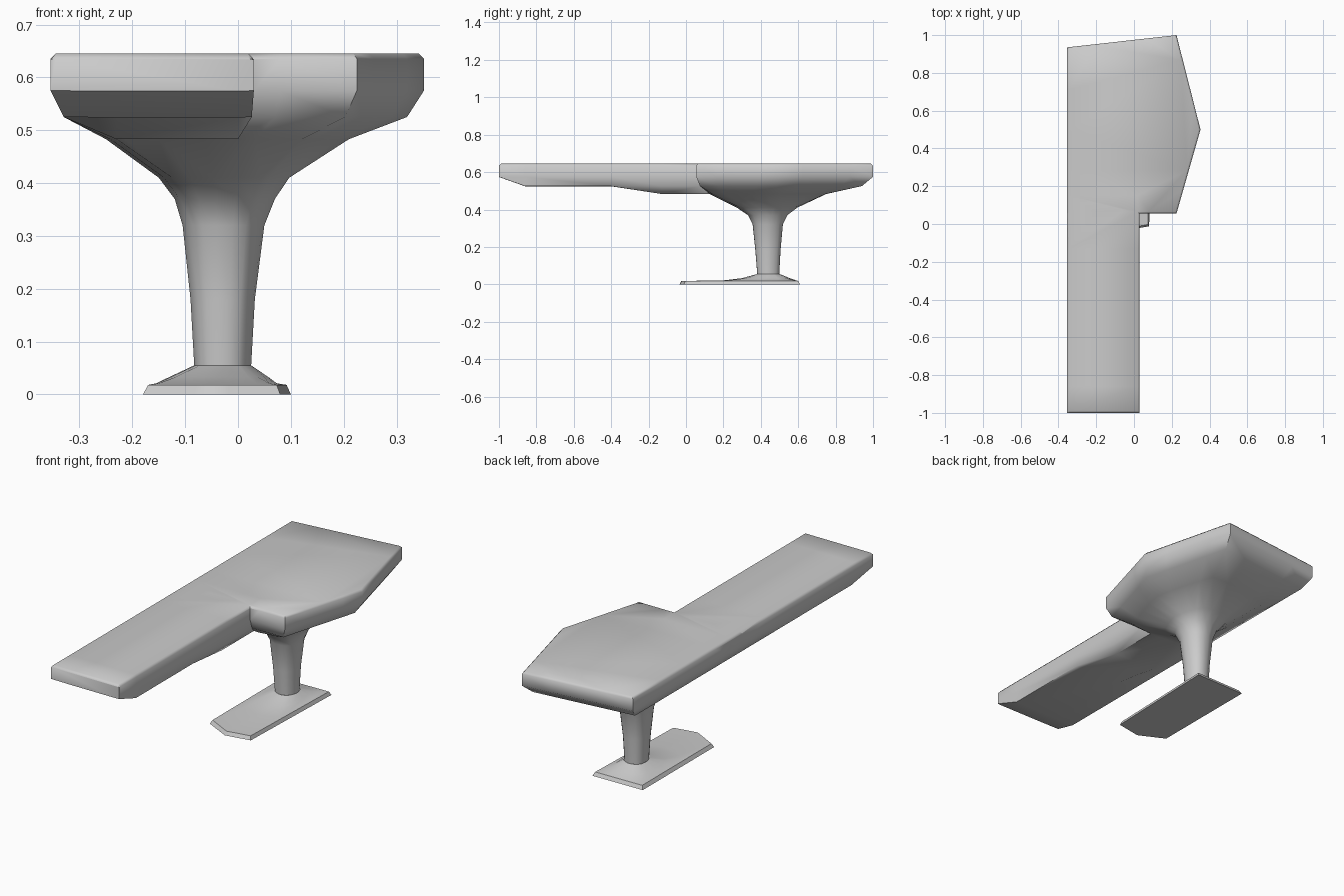
import bpy, bmesh, math

if "Cube" in bpy.data.objects:
    bpy.data.objects.remove(bpy.data.objects["Cube"])

C = (-0.03, 0.44)


def loft(name, rings, cap_start=True, cap_end=True):
    bm = bmesh.new()
    rows = [[bm.verts.new(p) for p in r] for r in rings]
    n = len(rows[0])
    for a, b in zip(rows, rows[1:]):
        for i in range(n):
            j = (i + 1) % n
            bm.faces.new((a[i], a[j], b[j], b[i]))
    if cap_start:
        bm.faces.new(rows[0][::-1])
    if cap_end:
        bm.faces.new(rows[-1])
    bmesh.ops.recalc_face_normals(bm, faces=bm.faces)
    me = bpy.data.meshes.new(name)
    bm.to_mesh(me)
    bm.free()
    ob = bpy.data.objects.new(name, me)
    bpy.context.collection.objects.link(ob)
    return ob


def subdivide(pts, k):
    out = []
    for (ax, ay), (bx, by) in zip(pts, pts[1:] + pts[:1]):
        out += [(ax + (bx - ax) * i / k, ay + (by - ay) * i / k) for i in range(k)]
    return out


def fit(outline, x0, x1, y0, y1, z, r):
    """Scale an outline into bounds, then blend it toward an ellipse by r."""
    xs, ys = [p[0] for p in outline], [p[1] for p in outline]
    ring = []
    for x, y in outline:
        u = 2 * (x - min(xs)) / (max(xs) - min(xs)) - 1
        v = 2 * (y - min(ys)) / (max(ys) - min(ys)) - 1
        a = math.atan2(v, u)
        u += (math.cos(a) - u) * r
        v += (math.sin(a) - v) * r
        ring.append(((x0 + x1) / 2 + u * (x1 - x0) / 2,
                     (y0 + y1) / 2 + v * (y1 - y0) / 2, z))
    return ring


def smooth(ob, deg):
    bpy.ops.object.select_all(action='DESELECT')
    bpy.context.view_layer.objects.active = ob
    ob.select_set(True)
    bpy.ops.object.shade_smooth_by_angle(angle=math.radians(deg))


# Table head flowing down into the pedestal column
head = subdivide([(-0.355, 0.055), (0.225, 0.055), (0.352, 0.5),
                  (0.225, 1.0), (-0.355, 0.935)], 4)
levels = [
    (-0.345, 0.342, 0.065, 0.99, 0.645, 0),
    (-0.355, 0.352, 0.055, 1.00, 0.635, 0),
    (-0.355, 0.352, 0.055, 1.00, 0.575, 0),
    (-0.33, 0.32, 0.075, 0.94, 0.525, 0),
    (-0.25, 0.21, 0.125, 0.76, 0.483, 0.3),
    (-0.15, 0.097, 0.27, 0.60, 0.41, 0.7),
    (-0.12, 0.07, 0.33, 0.545, 0.37, 0.85),
    (-0.105, 0.05, 0.355, 0.52, 0.32, 0.9),
    (-0.09, 0.032, 0.37, 0.507, 0.18, 0.9),
    (-0.083, 0.025, 0.38, 0.50, 0.055, 0.9),
]
top = loft("table_head_and_column", [fit(head, *l) for l in levels])

# Long narrow leg panel with a tapered underside
X0, X1 = -0.355, 0.03
rings = []
for y, zt, zs, zb in [(-1.0, 0.635, 0.575, 0.575), (-0.99, 0.645, 0.571, 0.571),
                      (-0.86, 0.645, 0.525, 0.525), (-0.4, 0.645, 0.525, 0.525),
                      (-0.13, 0.645, 0.525, 0.484), (0.15, 0.645, 0.525, 0.484)]:
    w = (0.575 - zs) / 0.05
    sec = [(X0 + 0.01, zt), (X1 - 0.01, zt), (X1, 0.634), (X1, 0.575),
           (X1 - 0.004 * w, zs), (0.0, zb - 0.001), (-0.23, zb - 0.001),
           (X0 + 0.025 * w, zs), (X0, 0.575), (X0, 0.634)]
    rings.append([(x, y, z) for x, z in sec])
leg = loft("leg_panel", rings)

# Merge the panel into the head
mod = top.modifiers.new("merge", 'BOOLEAN')
mod.operation = 'UNION'
mod.solver = 'EXACT'
mod.object = leg
bpy.context.view_layer.objects.active = top
bpy.ops.object.modifier_apply(modifier=mod.name)
bpy.data.objects.remove(leg)
smooth(top, 50)

# Floor plate rising into the column
plate = subdivide([(-0.18, 0.03), (-0.05, -0.035), (0.08, -0.012),
                   (0.1, 0.61), (-0.18, 0.605)], 4)
base = loft("floor_plate", [
    [(x, y, 0) for x, y in plate],
    fit(plate, -0.17, 0.092, -0.025, 0.60, 0.018, 0),
    fit(plate, -0.155, 0.08, 0.2, 0.59, 0.021, 0.2),
    fit(plate, -0.13, 0.06, 0.3, 0.555, 0.033, 0.6),
    fit(plate, -0.083, 0.025, 0.38, 0.50, 0.055, 0.9)], cap_end=False)
smooth(base, 45)
